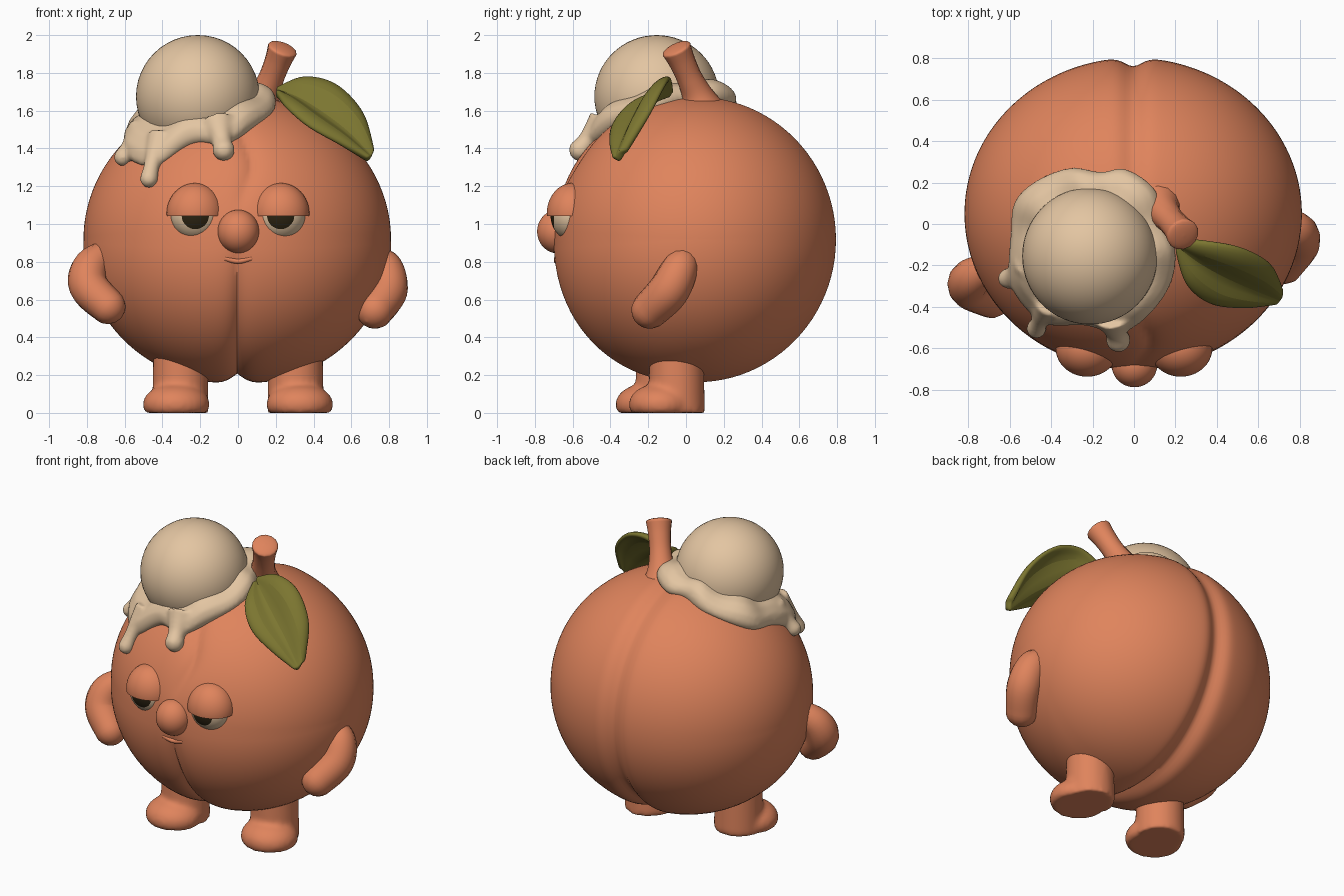
import bpy, bmesh, math
from mathutils import Vector, Matrix

if "Cube" in bpy.data.objects:
    bpy.data.objects.remove(bpy.data.objects["Cube"])


def make_material(name, rgb):
    mat = bpy.data.materials.new(name)
    mat.use_nodes = True
    color = (*rgb, 1)
    mat.diffuse_color = color
    mat.node_tree.nodes["Principled BSDF"].inputs["Base Color"].default_value = color
    return mat


PEACH = make_material("peach orange", (0.74, 0.23, 0.108))
CREAM = make_material("cream", (0.77, 0.56, 0.36))
GREEN = make_material("leaf green", (0.2, 0.18, 0.03))
DARK = make_material("dark brown", (0.025, 0.017, 0.006))

CENTER = Vector((-0.004, 0.05, 0.918))
RADII = Vector((0.814, 0.752, 0.763))


def select_only(*objs):
    bpy.ops.object.select_all(action='DESELECT')
    for obj in objs:
        obj.select_set(True)
    bpy.context.view_layer.objects.active = objs[0]


def finish(obj, mat):
    if not obj.data.materials:
        obj.data.materials.append(mat)
    select_only(obj)
    bpy.ops.object.shade_smooth_by_angle(angle=math.radians(45))
    return obj


def fuse(objs, voxel, softness):
    """Melt overlapping parts into the first one."""
    select_only(*objs)
    bpy.ops.object.join()
    remesh = objs[0].modifiers.new("fuse", 'REMESH')
    remesh.mode = 'VOXEL'
    remesh.voxel_size = voxel
    remesh.use_smooth_shade = True
    objs[0].modifiers.new("soften", 'SMOOTH').iterations = softness


def from_bmesh(name, bm, mat):
    bmesh.ops.recalc_face_normals(bm, faces=bm.faces)
    mesh = bpy.data.meshes.new(name)
    bm.to_mesh(mesh)
    bm.free()
    obj = bpy.data.objects.new(name, mesh)
    bpy.context.collection.objects.link(obj)
    return finish(obj, mat)


def ball(name, center, radii, mat, cut=None):
    """Ellipsoid, optionally keeping only what lies above height cut."""
    bm = bmesh.new()
    bmesh.ops.create_uvsphere(bm, u_segments=48, v_segments=32, radius=1,
                              matrix=Matrix.Rotation(math.pi / 2, 4, 'X'))
    for v in bm.verts:
        v.co = Vector(center) + v.co * Vector(radii)
    if cut is not None:
        geom = bm.verts[:] + bm.edges[:] + bm.faces[:]
        result = bmesh.ops.bisect_plane(bm, geom=geom, plane_co=(0, 0, cut),
                                        plane_no=(0, 0, 1), clear_inner=True)
        edges = [e for e in result["geom_cut"] if isinstance(e, bmesh.types.BMEdge)]
        bmesh.ops.contextual_create(bm, geom=edges)
    return from_bmesh(name, bm, mat)


def smooth_path(points, steps=6, closed=False):
    """Catmull-Rom samples through points of any dimension."""
    pts = [Vector(p) for p in points]
    n = len(pts)
    out = []
    for i in range(n if closed else n - 1):
        idx = [i - 1, i, i + 1, i + 2]
        a, b, c, d = (pts[k % n] if closed else pts[min(max(k, 0), n - 1)] for k in idx)
        for s in range(steps):
            t = s / steps
            out.append(0.5 * (2 * b + (c - a) * t + (2 * a - 5 * b + 4 * c - d) * t ** 2
                              + (3 * b - a - 3 * c + d) * t ** 3))
    return out if closed else out + [pts[-1]]


def tube(name, points, mat, roundness=1.0):
    """Tube through (x, y, z, radius) points with a rounded far end."""
    path = smooth_path(points)
    end, r = path[-1].xyz, path[-1].w
    direction = (end - path[-2].xyz).normalized()
    for k in range(1, 7):
        a = k / 6 * math.pi / 2 * 0.98
        path.append((*(end + direction * r * roundness * math.sin(a)), r * math.cos(a)))
    curve = bpy.data.curves.new(name, 'CURVE')
    curve.dimensions = '3D'
    curve.bevel_depth = 1
    curve.bevel_resolution = 5
    curve.use_fill_caps = True
    spline = curve.splines.new('POLY')
    spline.points.add(len(path) - 1)
    for point, p in zip(spline.points, path):
        point.co = (p[0], p[1], p[2], 1)
        point.radius = p[3]
    obj = bpy.data.objects.new(name, curve)
    bpy.context.collection.objects.link(obj)
    select_only(obj)
    bpy.ops.object.convert(target='MESH')
    return finish(bpy.context.object, mat)


def on_body(p, lift):
    """Project a point radially onto the body, then raise it by lift."""
    d = Vector([(a - c) / r for a, c, r in zip(p, CENTER, RADII)]).normalized()
    normal = Vector([a / r for a, r in zip(d, RADII)]).normalized()
    return CENTER + d * RADII + normal * lift


def above(x, y, lift):
    """Point on the upper body surface over x, y."""
    q = ((x - CENTER.x) / RADII.x) ** 2 + ((y - CENTER.y) / RADII.y) ** 2
    return on_body((x, y, CENTER.z + RADII.z * math.sqrt(max(0, 1 - q))), lift)


# Body: ellipsoid with its poles at the sides, fuller at the lower front;
# sharp crease in front that bends near the top, soft crease behind
bm = bmesh.new()
bmesh.ops.create_uvsphere(bm, u_segments=96, v_segments=128, radius=1,
                          matrix=Matrix.Rotation(math.pi / 2, 4, 'Y'))
for v in bm.verts:
    d = v.co.copy()
    p = d * RADII
    behind = min(1, max(0, 0.5 + 1.5 * d.y))
    face = math.exp(-((p.z - 0.06) / 0.22) ** 2) if d.y < 0 else 0
    bend = 0.08 * math.exp(-((p.z - 0.4) / 0.16) ** 2) * (1 - behind)
    sharp = math.exp(-abs(p.x - bend) / 0.045)
    soft = math.exp(-(p.x / 0.06) ** 2)
    depth = (0.04 - 0.015 * d.z) * (1 - face)
    fullness = 0.06 * max(0, -d.z) * (0.5 * abs(d.x) + max(0, -d.y))
    v.co = CENTER + p * (1 + fullness) - d * depth * (sharp * (1 - behind) + soft * behind)
from_bmesh("body", bm, PEACH)

# Face
for side, name in ((-1, "right"), (1, "left")):
    x = side * 0.226
    eye = ball(name + "_eye", (x, -0.605, 1.045), (0.13, 0.112, 0.13), CREAM)
    eye.data.materials.append(DARK)
    for f in eye.data.polygons:
        if f.center.y < -0.605 and math.hypot(f.center.x - x, f.center.z - 1.052) < 0.074:
            f.material_index = 1
    ball(name + "_eyelid", (x, -0.6, 1.055), (0.152, 0.137, 0.162), PEACH, cut=1.042)
ball("nose", (0.002, -0.68, 0.96), (0.11, 0.108, 0.115), PEACH)
tube("lip", [(*on_body((x, -0.7, z), -0.007), 0.013)
             for x, z in ((-0.07, 0.815), (0, 0.8), (0.07, 0.815))], PEACH)

# Arms
tube("left_arm", [(0.7, 0.0, 0.83, 0.06), (0.775, -0.03, 0.77, 0.095),
                  (0.79, -0.09, 0.65, 0.108), (0.725, -0.19, 0.545, 0.1)], PEACH)
tube("right_arm", [(-0.66, -0.19, 0.87, 0.06), (-0.775, -0.255, 0.78, 0.095),
                   (-0.79, -0.305, 0.67, 0.105), (-0.69, -0.36, 0.565, 0.095)], PEACH)

# Legs with flat-soled feet
for side, name, y in ((-1, "right", -0.12), (1, "left", -0.05)):
    x = side * 0.305
    bm = bmesh.new()
    bmesh.ops.create_cone(bm, cap_ends=True, segments=40, radius1=0.15, radius2=0.142,
                          depth=0.4, matrix=Matrix.Translation((x, y, 0.2)))
    leg = from_bmesh(name + "_leg", bm, PEACH)
    foot = ball("foot", (x + side * 0.022, y - 0.085, 0.045), (0.177, 0.168, 0.112),
                PEACH, cut=0)
    fuse([leg, foot], 0.016, 6)

# Scoop
ball("scoop", (-0.213, -0.155, 1.675), (0.327, 0.33, 0.325), CREAM)

# Melted skirt: wavy rim draped over the body, swept through a rounded profile
rim = smooth_path([(-0.3, 0.265), (-0.16, 0.245), (-0.04, 0.26), (0.1, 0.16), (0.145, 0),
                   (0.195, -0.13), (0.17, -0.29), (0.06, -0.43), (-0.07, -0.51),
                   (-0.23, -0.465), (-0.43, -0.46), (-0.57, -0.29), (-0.58, -0.06),
                   (-0.56, 0.1), (-0.45, 0.21)], closed=True)
middle = Vector((-0.2, -0.13))
bm = bmesh.new()
rings = []
for t, lift in ((0.3, 0.06), (0.6, 0.075), (0.8, 0.08), (0.92, 0.065), (0.99, 0.035),
                (1.01, 0.005), (0.98, -0.03), (0.3, -0.04)):
    ring = []
    for i, p in enumerate(rim):
        q = middle + (p - middle) * t
        wave = 1 + 0.15 * math.sin(i / len(rim) * math.tau * 7)
        ring.append(bm.verts.new(above(q.x, q.y, lift * wave)))
    rings.append(ring)
for a, b in zip(rings, rings[1:]):
    for i in range(len(rim)):
        bm.faces.new((a[i - 1], a[i], b[i], b[i - 1]))
bm.faces.new(rings[0])
bm.faces.new(rings[-1])
skirt = from_bmesh("melted_cream", bm, CREAM)

# Drips, fused with the skirt
drips = []
for start, tip, r in (((-0.41, -0.38, 1.46), (-0.452, -0.48, 1.225), 0.047),
                      ((-0.1, -0.42, 1.5), (-0.075, -0.55, 1.385), 0.058),
                      ((-0.52, -0.2, 1.5), (-0.605, -0.26, 1.35), 0.048)):
    start, tip = Vector(start), Vector(tip)
    drips.append(tube("drip", [(*on_body(start.lerp(tip, t), 0.02), r * k)
                               for t, k in ((0, 1.8), (0.35, 1.25), (0.7, 0.92), (1, 1.05))],
                      CREAM))
fuse([skirt] + drips, 0.013, 8)

# Stem
tube("stem", [(0.11, 0.09, 1.58, 0.14), (0.14, 0.06, 1.68, 0.085), (0.175, 0.02, 1.77, 0.068),
              (0.21, -0.02, 1.86, 0.07), (0.235, -0.05, 1.925, 0.08)], PEACH, roundness=0.25)

# Leaf: two puffed lobes either side of a creased rib
front = smooth_path([(0.2, -0.12, 1.69), (0.25, -0.29, 1.62), (0.37, -0.385, 1.515),
                     (0.54, -0.4, 1.42), (0.68, -0.375, 1.34)])
rib = smooth_path([(0.2, -0.09, 1.69), (0.3, -0.16, 1.64), (0.42, -0.23, 1.56),
                   (0.56, -0.3, 1.46), (0.7, -0.36, 1.34)])
back = smooth_path([(0.21, -0.07, 1.71), (0.35, -0.08, 1.775), (0.52, -0.11, 1.735),
                    (0.66, -0.19, 1.58), (0.705, -0.31, 1.38)])
outward = Vector((0.5, -0.6, 0.6)).normalized()
bm = bmesh.new()
rows = []
for a, b, c in zip(front, rib, back):
    row = [a, a.lerp(b, 0.5) + outward * (a - b).length * 0.28, b,
           b.lerp(c, 0.5) + outward * (c - b).length * 0.3, c]
    rows.append([bm.verts.new(p) for p in row])
for a, b in zip(rows, rows[1:]):
    for i in range(4):
        bm.faces.new((a[i], a[i + 1], b[i + 1], b[i]))
leaf = from_bmesh("leaf", bm, GREEN)
thick = leaf.modifiers.new("thickness", 'SOLIDIFY')
thick.thickness = 0.045
thick.offset = 0
leaf.modifiers.new("rounding", 'SUBSURF').levels = 2
